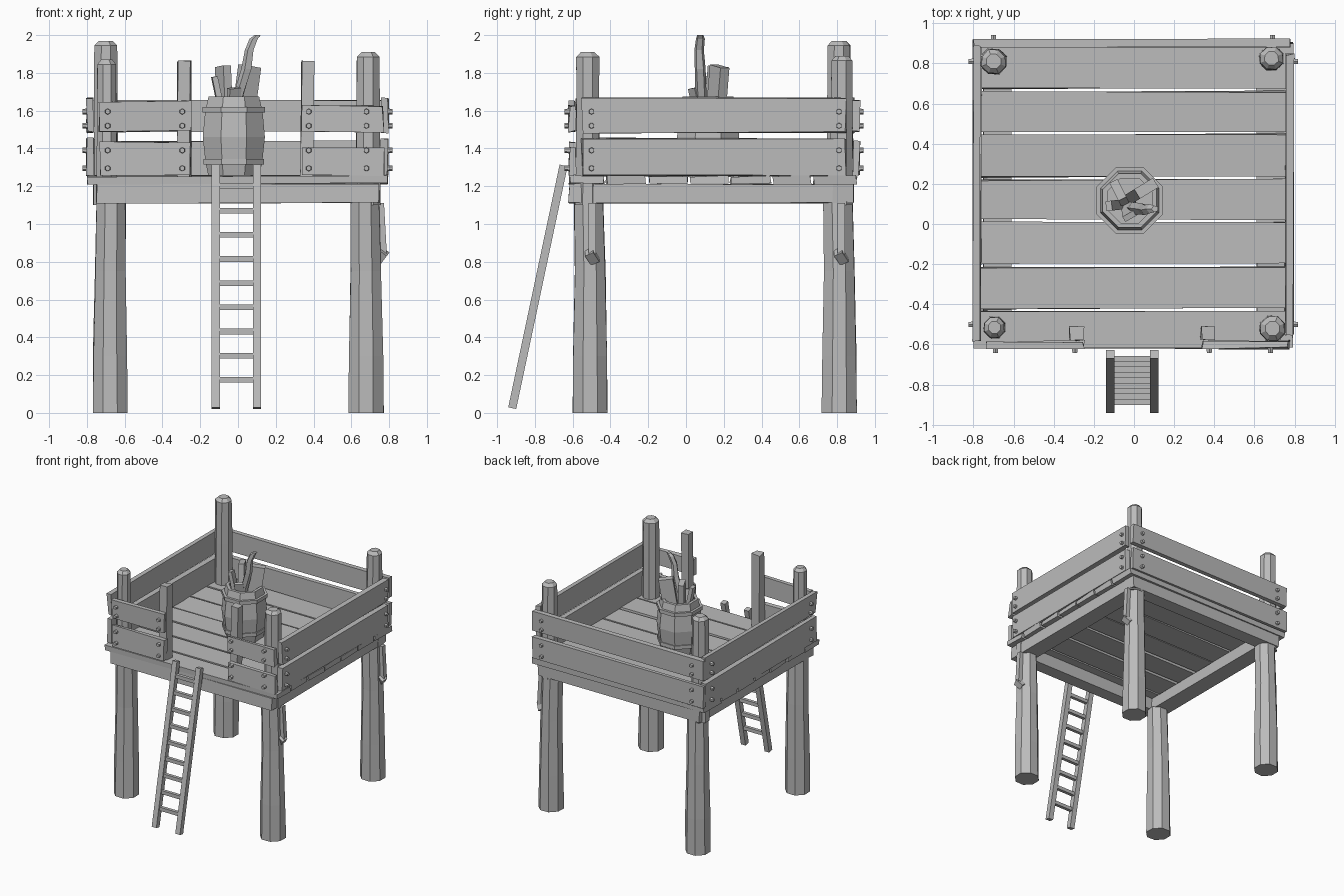
import bpy, bmesh, math, random
from mathutils import Vector, Matrix

random.seed(4)
cube = bpy.data.objects.get("Cube")
if cube:
    bpy.data.objects.remove(cube, do_unlink=True)

wood = bpy.data.materials.new("weathered grey")
wood.use_nodes = True
GREY = (0.5, 0.5, 0.5, 1)
wood.diffuse_color = GREY
wood.node_tree.nodes["Principled BSDF"].inputs["Base Color"].default_value = GREY


def finish(name, bm):
    bmesh.ops.recalc_face_normals(bm, faces=bm.faces)
    mesh = bpy.data.meshes.new(name)
    bm.to_mesh(mesh)
    bm.free()
    mesh.materials.append(wood)
    obj = bpy.data.objects.new(name, mesh)
    bpy.context.collection.objects.link(obj)
    return obj


def wobble(bm, amount):
    for v in bm.verts:
        v.co += Vector([random.uniform(-amount, amount) for _ in range(3)])


def box(name, x, y, z, jitter=0.0):
    """Axis-aligned plank given its (min, max) on each axis."""
    bm = bmesh.new()
    bmesh.ops.create_cube(bm, size=1)
    for v in bm.verts:
        v.co = Vector([(r[0] + r[1]) / 2 + c * (r[1] - r[0]) for c, r in zip(v.co, (x, y, z))])
    wobble(bm, jitter)
    return finish(name, bm)


def bar(name, a, b, w, d, spin=0.0):
    """Straight square bar from a to b."""
    a, b = Vector(a), Vector(b)
    rot = (b - a).to_track_quat('Z', 'Y').to_matrix().to_4x4()
    bm = bmesh.new()
    m = (Matrix.Translation((a + b) / 2) @ rot @ Matrix.Rotation(spin, 4, 'Z')
         @ Matrix.Diagonal((w, d, (b - a).length, 1)))
    bmesh.ops.create_cube(bm, size=1, matrix=m)
    return finish(name, bm)


def loft(name, rings, sides=8, jitter=0.0, closed=False):
    """Stack of horizontal polygon rings (x, y, z, radius)."""
    bm = bmesh.new()
    loops = []
    for x, y, z, r in rings:
        loop = []
        for i in range(sides):
            a = math.tau * (i + 0.5) / sides
            k = r * (1 + random.uniform(-jitter, jitter))
            loop.append(bm.verts.new((x + k * math.cos(a), y + k * math.sin(a), z)))
        loops.append(loop)
    pairs = list(zip(loops, loops[1:]))
    if closed:
        pairs.append((loops[-1], loops[0]))
    else:
        bm.faces.new(loops[0])
        bm.faces.new(loops[-1])
    for lo, hi in pairs:
        for i in range(sides):
            j = (i + 1) % sides
            bm.faces.new((lo[i], lo[j], hi[j], hi[i]))
    return finish(name, bm)


def bolt(pos, axis):
    bm = bmesh.new()
    rot = Vector(axis).to_track_quat('Z', 'Y').to_matrix().to_4x4()
    bmesh.ops.create_cone(bm, cap_ends=True, segments=6, radius1=0.017, radius2=0.014,
                          depth=0.034, matrix=Matrix.Translation(pos) @ rot)
    finish("bolt", bm)


# Legs below the deck and corner posts above it
corners = [("front_right", -0.695, -0.515, 1.87, 0.054), ("front_left", 0.69, -0.52, 1.91, 0.064),
           ("back_right", -0.70, 0.81, 1.97, 0.064), ("back_left", 0.685, 0.825, 1.89, 0.06)]
for name, x, y, top, r in corners:
    s = math.copysign(1, x)
    cy = -0.507 if y < 0 else 0.812
    loft(name + "_leg", [(s * 0.678, cy, 0, 0.1), (s * 0.678, cy, 0.3, 0.096),
                         (s * 0.676, cy, 0.75, 0.086), (s * 0.672, cy - 0.008, 1.12, 0.083)], jitter=0.03)
    loft(name + "_post", [(x, y, 1.1, r * 1.1), (x, y, 1.6, r * 1.04),
                          (x, y, top - 0.025, r), (x, y, top, r * 0.6)], jitter=0.04)
    if s > 0:
        bar(name + "_leg_strip", (0.733, cy + 0.01, 1.11), (0.748, cy + 0.01, 0.84), 0.04, 0.08)
        bar(name + "_knot", (0.73, cy + 0.01, 0.85), (0.776, cy + 0.01, 0.815), 0.05, 0.07, 0.5)

# Deck beams
for name, y in (("front", (-0.62, -0.51)), ("back", (0.775, 0.885))):
    box(name + "_beam", (-0.75, 0.75), y, (1.11, 1.213), 0.006)
for name, s in (("right", -1), ("left", 1)):
    box(name + "_beam", sorted((s * 0.61, s * 0.75)), (-0.52, 0.79), (1.112, 1.21), 0.003)

# Deck boards
edges = [-0.625, -0.43, -0.205, 0.015, 0.228, 0.455, 0.668, 0.91]
for lo, hi in zip(edges, edges[1:]):
    box("deck_board", (-0.795, 0.79), (lo + 0.008, hi - 0.008), (1.213, 1.254), 0.006)

# Side, back and front railing boards
for z in ((1.255, 1.455), (1.485, 1.668)):
    box("left_rail", (0.757, 0.793), (-0.55, 0.845), z, 0.006)
    box("right_rail", (-0.8, -0.763), (-0.58, 0.89), z, 0.006)
    box("back_rail", (-0.8, 0.78), (0.883, 0.918), (z[0] + 0.005, z[1] - 0.015), 0.006)
    box("front_right_rail", (-0.735, -0.25), (-0.62, -0.583), (z[0] + 0.005, z[1] - 0.02), 0.007)
    box("front_left_rail", (0.342, 0.77), (-0.62, -0.583), (z[0] + 0.005, z[1] - 0.045), 0.007)

# Gate posts beside the ladder opening
for x in (-0.285, 0.367):
    box("gate_post", (x - 0.033, x + 0.033), (-0.58, -0.51), (1.25, 1.86), 0.006)

# Bolts, two for every board end
for z in (1.295, 1.39, 1.52, 1.595):
    for x in (-0.69, -0.295, 0.375, 0.68):
        bolt((x, -0.625, z), (0, -1, 0))
    for x in (-0.7, 0.69):
        bolt((x, 0.924, z), (0, 1, 0))
    for y in (-0.5, 0.81):
        bolt((0.8, y, z), (1, 0, 0))
        bolt((-0.807, y, z), (-1, 0, 0))

# Leaning ladder
foot, head = Vector((0, -0.92, 0.025)), Vector((0, -0.648, 1.31))
for x in (-0.118, 0.1):
    off = Vector((x, 0, 0))
    bar("ladder_rail", foot + off, head + off, 0.043, 0.043)
for i in range(9):
    p = foot.lerp(head, (0.15 + i * 0.128) / 1.285)
    bar("ladder_rung", p + Vector((-0.12, 0, 0)), p + Vector((0.1, 0, 0)), 0.027, 0.03)

# Open barrel with two hoops
bx, by = -0.022, 0.117
profile = [(1.25, 0.145), (1.33, 0.163), (1.46, 0.178), (1.59, 0.165), (1.675, 0.145),
           (1.675, 0.12), (1.59, 0.138), (1.36, 0.13)]
loft("barrel", [(bx, by, z, r) for z, r in profile])
for z, inner, outer in ((1.33, 0.16, 0.173), (1.605, 0.158, 0.179)):
    loft("barrel_hoop", [(bx, by, z - 0.015, inner), (bx, by, z - 0.015, outer),
                         (bx, by, z + 0.015, outer), (bx, by, z + 0.015, inner)], closed=True)

# Scrap boards and a crooked stick inside the barrel
bar("scrap_board", (-0.04, 0.1, 1.37), (-0.125, 0.09, 1.78), 0.05, 0.03)
bar("scrap_board", (-0.06, 0.13, 1.37), (-0.08, 0.17, 1.835), 0.045, 0.1)
bar("scrap_board", (0.0, 0.14, 1.37), (0.062, 0.178, 1.835), 0.055, 0.11)
bar("scrap_board", (-0.03, 0.12, 1.37), (-0.02, 0.04, 1.72), 0.07, 0.03, 0.4)
loft("crooked_stick", [(-0.02, 0.085, 1.37, 0.03), (0.0, 0.08, 1.67, 0.03), (0.045, 0.075, 1.82, 0.03),
                       (0.06, 0.07, 1.92, 0.025), (0.085, 0.075, 1.98, 0.025),
                       (0.105, 0.075, 2.0, 0.018)], sides=5, jitter=0.08)
